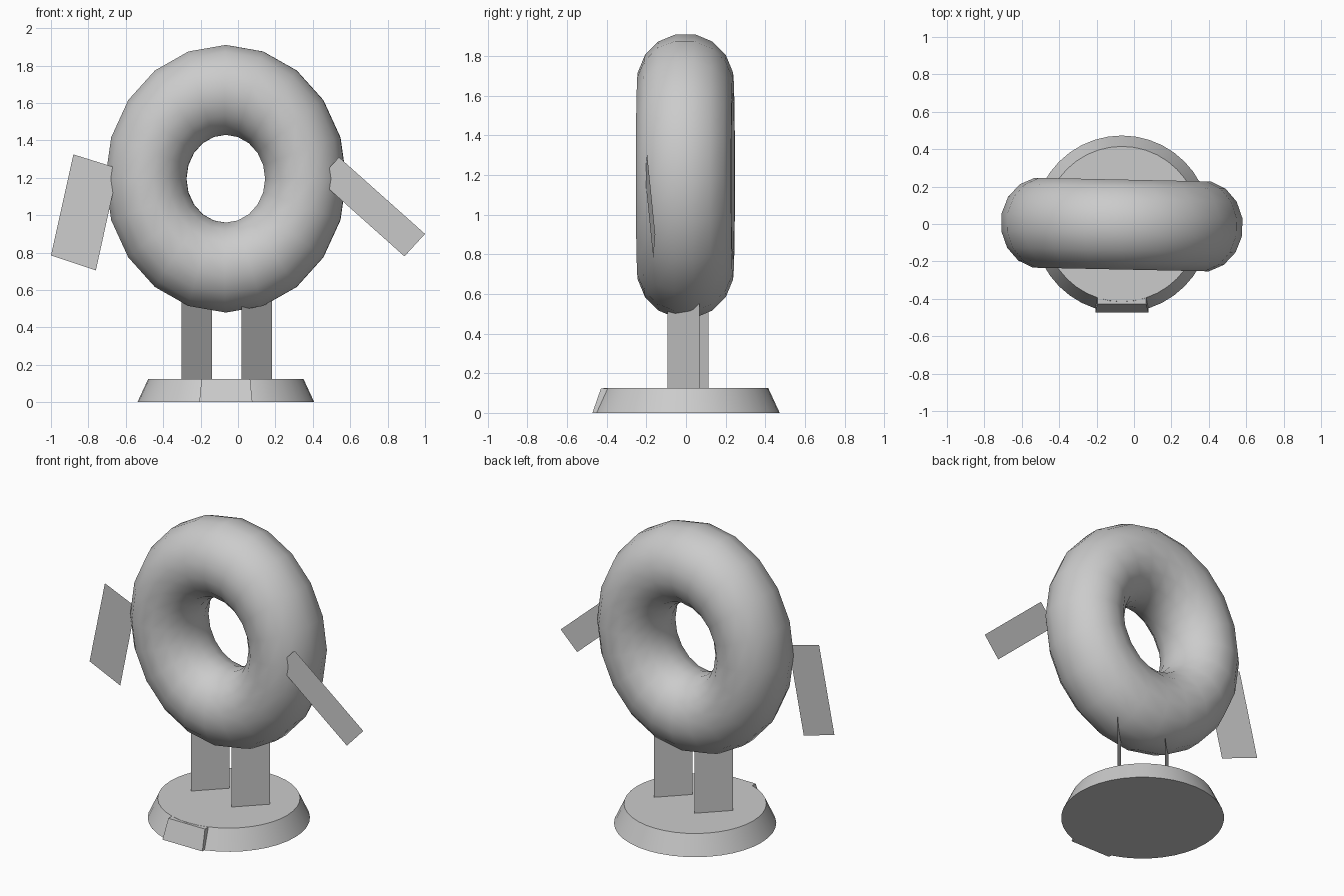
import bpy, bmesh
from math import pi, cos, sin, radians

if "Cube" in bpy.data.objects:
    bpy.data.objects.remove(bpy.data.objects["Cube"])

CX = -0.065  # axis of the ring and base


def make(name, verts, faces, smooth=None):
    me = bpy.data.meshes.new(name)
    me.from_pydata(verts, [], faces)
    bm = bmesh.new()
    bm.from_mesh(me)
    bmesh.ops.recalc_face_normals(bm, faces=bm.faces)
    bm.to_mesh(me)
    bm.free()
    ob = bpy.data.objects.new(name, me)
    bpy.context.collection.objects.link(ob)
    if smooth:
        bpy.ops.object.select_all(action='DESELECT')
        ob.select_set(True)
        bpy.context.view_layer.objects.active = ob
        bpy.ops.object.shade_smooth_by_angle(angle=radians(smooth))
    return ob


# Upright ring body: narrow ellipse, flat band around the outside
def ring(name, R, r, major, minor):
    verts, faces = [], []
    for i in range(major):
        a = 2 * pi * i / major
        for j in range(minor):
            b = 2 * pi * (j + 0.5) / minor
            d = R + r * cos(b)
            verts.append((d * cos(a) * 0.9, r * sin(b), d * sin(a)))
            i2, j2 = (i + 1) % major, (j + 1) % minor
            faces.append((i * minor + j, i2 * minor + j,
                          i2 * minor + j2, i * minor + j2))
    return make(name, verts, faces, 60)


body = ring("ring_body", 0.475, 0.245, 20, 16)
body.location = (CX, -0.003, 1.195)
body.rotation_euler.z = radians(-1.2)

# Tapered round base
N = 40
verts = [(CX + r * cos(2 * pi * i / N), r * sin(2 * pi * i / N), z)
         for r, z in ((0.473, 0), (0.415, 0.125)) for i in range(N)]
faces = [(i, (i + 1) % N, N + (i + 1) % N, N + i) for i in range(N)]
faces += [tuple(range(N)), tuple(range(N, 2 * N))]
make("base", verts, faces, 30)

# Flat plate on the front of the base
verts = [(CX + s * w, y, z)
         for w, y, z in ((0.142, -0.40, 0), (0.142, -0.472, 0),
                         (0.13, -0.429, 0.124), (0.13, -0.34, 0.124))
         for s in (-1, 1)]
make("base_front_plate", verts,
     [(0, 1, 3, 2), (2, 3, 5, 4), (4, 5, 7, 6), (6, 7, 1, 0),
      (0, 2, 4, 6), (1, 3, 5, 7)])

# Flat legs, turned 45 degrees
for side, x, y in (("left", -0.22, 0.033), ("right", 0.10, -0.012)):
    h = 0.081
    make(side + "_leg",
         [(x - h, y - h, 0.12), (x + h, y + h, 0.12),
          (x + h, y + h, 0.57), (x - h, y - h, 0.57)], [(0, 1, 2, 3)])

# Flat arms, slightly angled in y
arms = {
    "left_arm": ([(-0.88, 1.325), (-0.64, 1.25), (-0.76, 0.705), (-1.0, 0.785)],
                 lambda x: -0.08 - 0.13 * (x + 1)),
    "right_arm": ([(0.54, 1.31), (1.0, 0.90), (0.89, 0.78), (0.43, 1.19)],
                  lambda x: -0.2 + 0.09 * (x - 0.5)),
}
for name, (pts, depth) in arms.items():
    make(name, [(x, depth(x), z) for x, z in pts], [(0, 1, 2, 3)])
